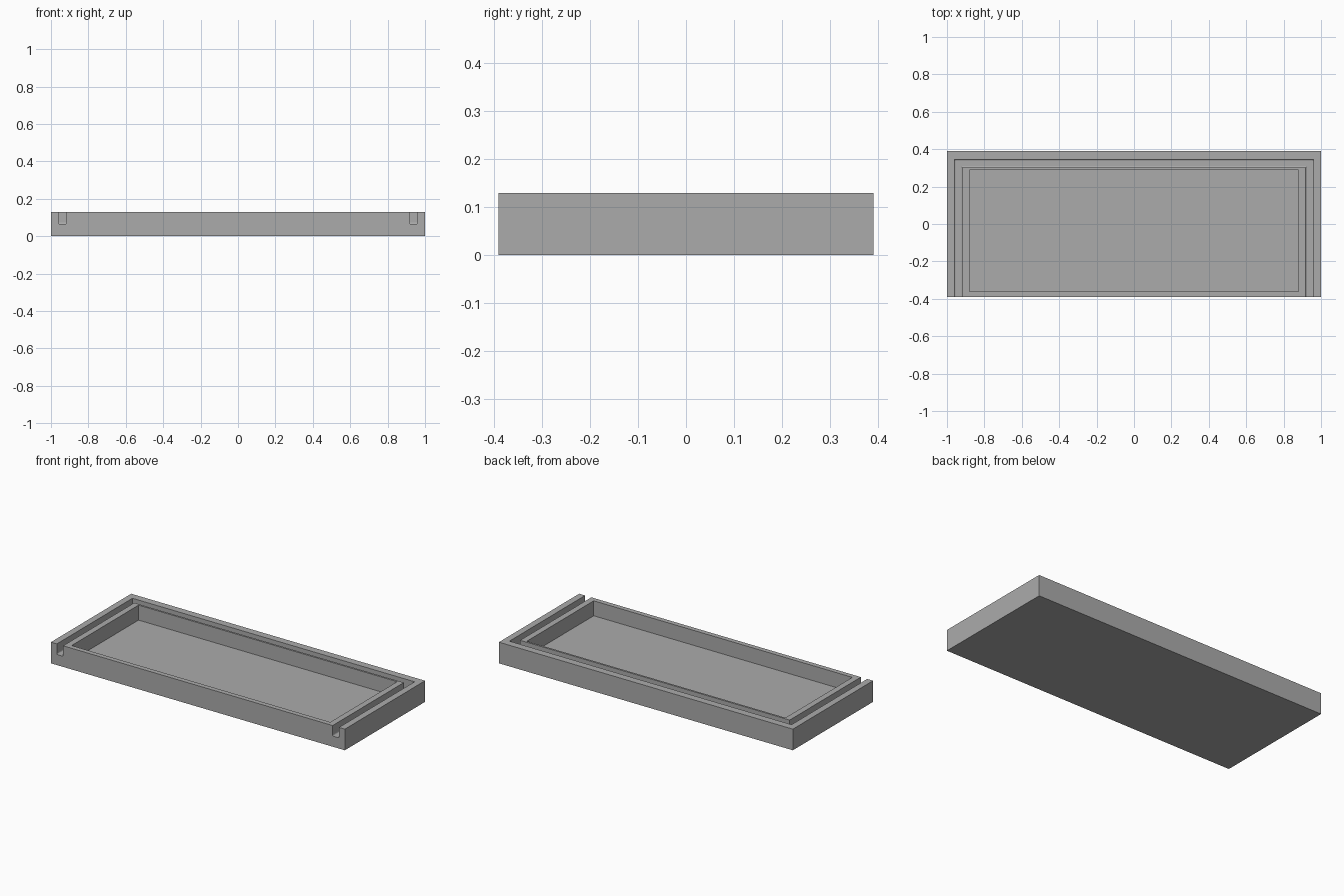
import bpy
import bmesh

cube = bpy.data.objects.get("Cube")
if cube:
    bpy.data.objects.remove(cube, do_unlink=True)

WIDTH, DEPTH, HEIGHT = 2.0, 0.78, 0.13
FRONT, BACK = -DEPTH / 2, DEPTH / 2
GROOVE_OUT, GROOVE_IN = 0.96, 0.917
GROOVE_BACK_OUT, GROOVE_BACK_IN = 0.345, 0.302
GROOVE_FLOOR, POCKET_FLOOR = 0.065, 0.038
OVER = 0.05

grey = bpy.data.materials.new("mid grey")
grey.use_nodes = True
colour = (0.41, 0.41, 0.41, 1)
grey.diffuse_color = colour
grey.node_tree.nodes["Principled BSDF"].inputs["Base Color"].default_value = colour


def prism(name, outline, bottom, top, round_bottom=0):
    """Extrude an outline upward, optionally rounding its lower long edges."""
    bm = bmesh.new()
    face = bm.faces.new([bm.verts.new((x, y, bottom)) for x, y in outline])
    lower = [e for e in face.edges if max(v.co.y for v in e.verts) > FRONT]
    ext = bmesh.ops.extrude_face_region(bm, geom=[face], use_keep_orig=True)
    for v in ext["geom"]:
        if isinstance(v, bmesh.types.BMVert):
            v.co.z = top
    if round_bottom:
        bmesh.ops.bevel(bm, geom=lower, offset=round_bottom, segments=3,
                        profile=0.5, affect='EDGES')
    bmesh.ops.recalc_face_normals(bm, faces=bm.faces)
    mesh = bpy.data.meshes.new(name)
    bm.to_mesh(mesh)
    bm.free()
    mesh.materials.append(grey)
    obj = bpy.data.objects.new(name, mesh)
    bpy.context.collection.objects.link(obj)
    return obj


def rectangle(half_width, front, back):
    return [(-half_width, front), (half_width, front),
            (half_width, back), (-half_width, back)]


def carve(target, cutter):
    """Cut one shape out of another and discard the cutter."""
    cutter.hide_render = True
    mod = target.modifiers.new("cut", 'BOOLEAN')
    mod.operation = 'DIFFERENCE'
    mod.solver = 'EXACT'
    mod.object = cutter
    bpy.context.view_layer.objects.active = target
    bpy.ops.object.modifier_apply(modifier=mod.name)
    bpy.data.objects.remove(cutter, do_unlink=True)


# Solid tray block
tray = prism("tray", rectangle(WIDTH / 2, FRONT, BACK), 0, HEIGHT)

# Sunken rectangular pocket
pocket = prism("pocket_cutter", rectangle(0.88, -0.36, 0.29),
               POCKET_FLOOR, HEIGHT + OVER)
carve(tray, pocket)

# U-shaped groove around the sides and back, open at the front
half = [(GROOVE_OUT, GROOVE_BACK_OUT), (GROOVE_OUT, FRONT - OVER),
        (GROOVE_IN, FRONT - OVER), (GROOVE_IN, GROOVE_BACK_IN)]
groove = prism("groove_cutter", half + [(-x, y) for x, y in reversed(half)],
               GROOVE_FLOOR, HEIGHT + OVER, round_bottom=0.008)
carve(tray, groove)

# Flat faces with crisp edges
for poly in tray.data.polygons:
    poly.use_smooth = False
